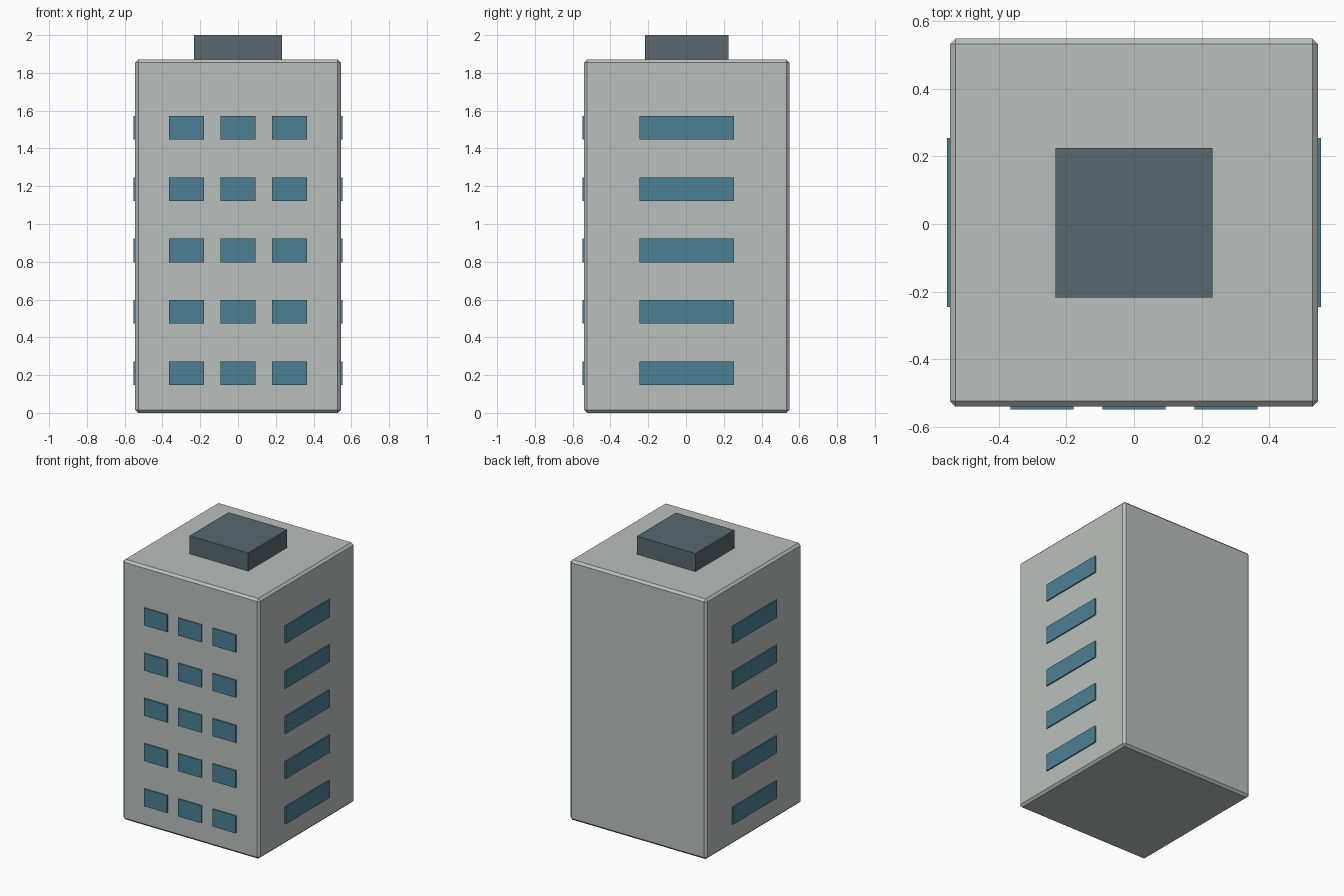
import bpy

if "Cube" in bpy.data.objects:
    bpy.data.objects.remove(bpy.data.objects["Cube"])


def material(name, color):
    m = bpy.data.materials.new(name)
    m.diffuse_color = (*color, 1)
    m.use_nodes = True
    m.node_tree.nodes["Principled BSDF"].inputs["Base Color"].default_value = m.diffuse_color
    return m


def box(name, center, size, mat):
    bpy.ops.mesh.primitive_cube_add(size=1, location=center)
    o = bpy.context.object
    o.name = name
    o.scale = size
    bpy.ops.object.transform_apply(location=False, rotation=False, scale=True)
    o.data.materials.append(mat)
    return o


concrete = material("concrete", (0.49, 0.53, 0.51))
glass = material("glass", (0.072, 0.216, 0.296))
slate = material("slate", (0.102, 0.138, 0.163))

CY = 0.004      # body sits slightly back, front windows balance it
W = 1.088       # body width and depth
H = 1.87        # body height

# Main block with a narrow chamfer on every edge
body = box("tower_body", (0, CY, H / 2), (W, W, H), concrete)
bevel = body.modifiers.new("chamfer", "BEVEL")
bevel.width = 0.016
bevel.segments = 1

# Rooftop plant room
box("roof_box", (0, CY, 1.93), (0.465, 0.442, 0.14), slate)

# Five floors of windows: three on the front, one wide strip on each side
for floor in range(5):
    z = 0.21 + 0.325 * floor
    for col in (-1, 0, 1):
        box(f"front_window_{floor}_{col + 1}",
            (0.272 * col, CY - W / 2 + 0.003, z), (0.185, 0.023, 0.125), glass)
    for side, label in ((-1, "left"), (1, "right")):
        box(f"{label}_window_{floor}",
            (side * (W / 2 - 0.003), CY, z), (0.023, 0.5, 0.125), glass)
